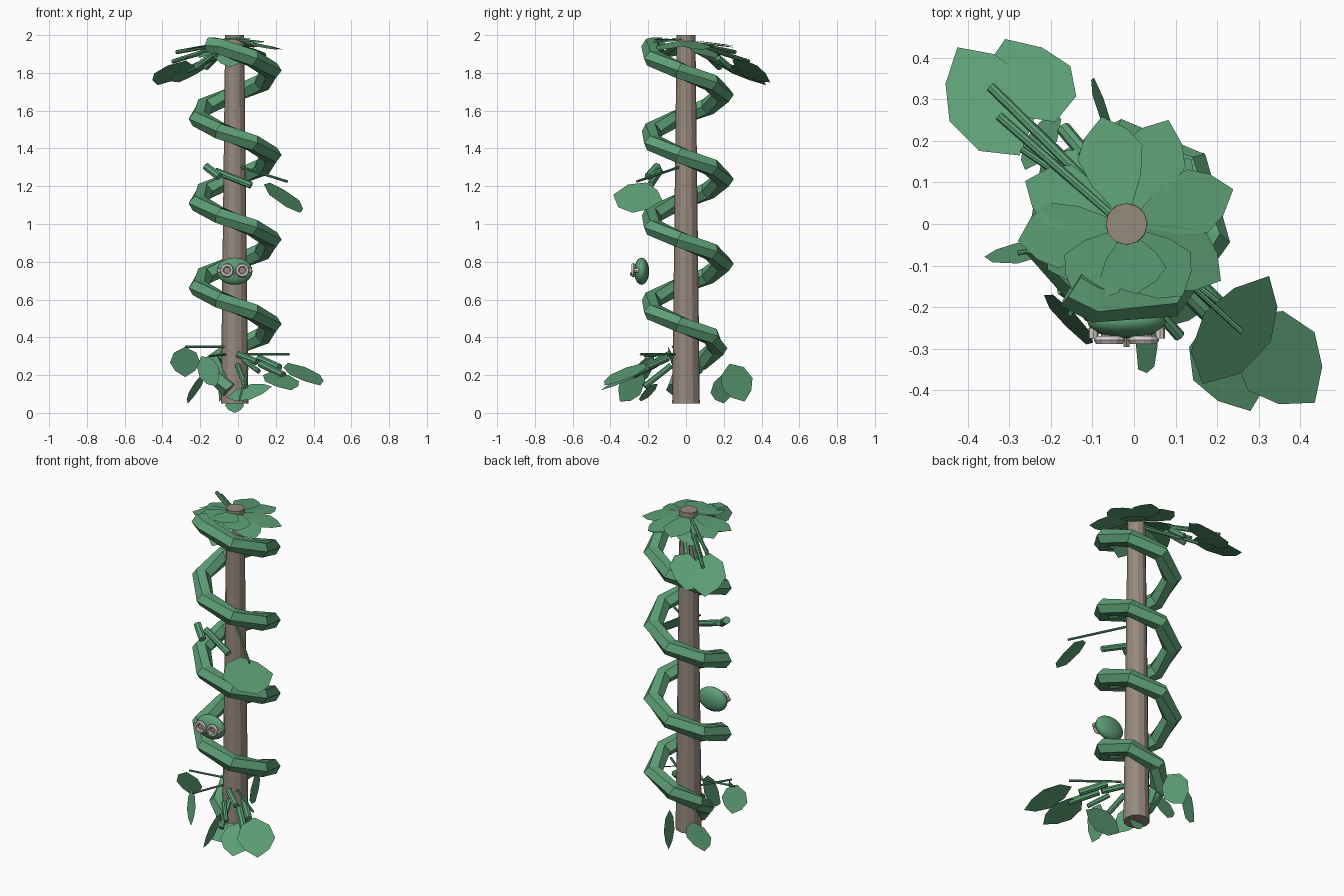
import bpy, bmesh, math
from mathutils import Vector

if "Cube" in bpy.data.objects:
    bpy.data.objects.remove(bpy.data.objects["Cube"])

CX = -0.018  # trunk axis


def material(name, rgb):
    m = bpy.data.materials.new(name)
    m.diffuse_color = (*rgb, 1)
    m.use_nodes = True
    m.node_tree.nodes["Principled BSDF"].inputs["Base Color"].default_value = m.diffuse_color
    return m


GREEN = material("leaf green", (0.11, 0.345, 0.18))
BROWN = material("bark brown", (0.31, 0.252, 0.208))
PALE = material("pale grey", (0.65, 0.60, 0.59))


def add_object(name, bm, mat):
    me = bpy.data.meshes.new(name)
    bm.to_mesh(me)
    bm.free()
    me.materials.append(mat)
    ob = bpy.data.objects.new(name, me)
    bpy.context.collection.objects.link(ob)
    return ob


def rod(name, a, b, r1, r2=None, sides=8, mat=GREEN):
    """Straight, optionally tapered rod from a to b."""
    a, b = Vector(a), Vector(b)
    bm = bmesh.new()
    bmesh.ops.create_cone(bm, cap_ends=True, segments=sides, radius1=r1,
                          radius2=r1 if r2 is None else r2, depth=(b - a).length)
    ob = add_object(name, bm, mat)
    ob.rotation_mode = 'QUATERNION'
    ob.rotation_quaternion = (b - a).to_track_quat('Z', 'Y')
    ob.location = (a + b) / 2
    return ob


LEAF = [(-1, 0), (-.6, .75), (.05, 1), (.6, .65), (1, 0),
        (.6, -.65), (.05, -1), (-.6, -.75)]
PETAL = [(-1, .2), (-.35, .75), (.25, 1), (.65, .65), (1, 0),
         (.65, -.65), (.25, -1), (-.35, -.75), (-1, -.2)]


def leaf(name, centre, along, across, outline=LEAF):
    """Flat leaf with half-axes along and across, upper side facing up."""
    c, u, v = Vector(centre), Vector(along), Vector(across)
    bm = bmesh.new()
    f = bm.faces.new([bm.verts.new(c + u * s + v * t) for s, t in outline])
    f.normal_update()
    if f.normal.z < 0:
        f.normal_flip()
    return add_object(name, bm, GREEN)


def tube(name, path, width, height, sides=6):
    """Faceted tube swept along a list of points."""
    bm = bmesh.new()
    rings = []
    for i, p in enumerate(path):
        t = (path[min(i + 1, len(path) - 1)] - path[max(i - 1, 0)]).normalized()
        n = t.cross(Vector((0, 0, 1))).normalized()
        b = n.cross(t)
        rings.append([bm.verts.new(p + n * width * math.cos(k * math.tau / sides)
                      + b * height * math.sin(k * math.tau / sides)) for k in range(sides)])
    for r, q in zip(rings, rings[1:]):
        for k in range(sides):
            j = (k + 1) % sides
            bm.faces.new((r[k], r[j], q[j], q[k]))
    bm.faces.new(rings[0])
    bm.faces.new(rings[-1])
    bmesh.ops.recalc_face_normals(bm, faces=bm.faces)
    return add_object(name, bm, GREEN)


# Trunk
rod("trunk", (CX, 0, 0.05), (CX, 0, 2.0), 0.073, 0.05, 12, BROWN)

# Coiled vine: seven steps a turn, narrowing into a tail at the base
path = []
for i in list(range(-5, 24)) + [23.35]:
    ang = math.radians(350) - i * math.tau / 7
    z = 0.47 + min(i, 23.1) * 0.4475 / 7
    r = 0.198
    if i < -1:
        r = 0.165 + 0.035 * (i + 2)
        z -= 0.01 * (-2 - i)
    path.append(Vector((CX + r * math.cos(ang), r * math.sin(ang), z)))
tube("vine", path, 0.055, 0.048)

# Head
bm = bmesh.new()
bmesh.ops.create_uvsphere(bm, u_segments=16, v_segments=10, radius=1)
head = add_object("head", bm, GREEN)
head.scale = (0.095, 0.04, 0.072)
head.location = (CX, -0.235, 0.75)
for p in head.data.polygons:
    p.use_smooth = True

# Eyes: pale ring round a brown disc; side studs and snout nub
for side, s in (("left", -1), ("right", 1)):
    x = CX + s * 0.041
    bpy.ops.mesh.primitive_torus_add(major_segments=12, minor_segments=6,
                                     major_radius=0.027, minor_radius=0.011,
                                     location=(x, -0.279, 0.755),
                                     rotation=(math.pi / 2, 0, 0))
    ring = bpy.context.object
    ring.name = side + "_eye_ring"
    ring.data.materials.append(PALE)
    rod(side + "_eye", (x, -0.262, 0.755), (x, -0.280, 0.755), 0.020, sides=12, mat=BROWN)
    xs = CX + s * 0.08
    rod(side + "_stud", (xs, -0.25, 0.755), (xs, -0.276, 0.755), 0.012, mat=PALE)
rod("nub", (CX, -0.268, 0.735), (CX, -0.296, 0.735), 0.008, sides=6, mat=BROWN)

# Crown of petals: direction in degrees, reach, drop at the tip, base height
for deg, reach, drop, z in (
        (18, .27, .05, 1.972), (68, .27, .03, 1.965), (103, .265, .03, 1.972),
        (157, .265, .04, 1.965), (189, .265, .05, 1.972), (235, .215, .01, 1.982),
        (278, .17, .01, 1.986), (308, .22, .02, 1.98), (329, .265, .05, 1.972),
        (45, .22, .07, 1.95), (130, .23, .07, 1.95), (210, .22, .07, 1.95),
        (262, .19, .12, 1.95)):
    a = math.radians(deg)
    d = Vector((math.cos(a), math.sin(a), 0))
    s = Vector((-d.y, d.x, 0))
    half = (reach - 0.03) / 2
    leaf("crown_petal", Vector((CX, 0, z - drop / 2)) + d * (0.03 + half),
         d * half - Vector((0, 0, drop / 2)), s * 0.08, PETAL)

# Leaves: centre, half length, half width
for name, c, u, v in (
    ("middle_leaf", (.245, -.255, 1.14), (.08, .13, -.015), (.08, -.035, -.08)),
    ("base_leaf_outer", (.35, -.325, .205), (.085, -.105, -.06), (.08, .07, 0)),
    ("base_leaf_inner", (.23, -.34, .17), (.05, -.11, -.05), (.09, .03, 0)),
    ("base_leaf_low", (.06, -.2, .11), (.12, 0, .03), (0, .05, .04)),
    ("front_leaf", (.03, -.29, .15), (-.02, -.06, -.09), (.02, -.05, .05)),
    ("left_leaf", (-.28, -.07, .27), (0, .025, -.08), (.08, .01, 0)),
    ("left_front_leaf", (-.155, -.23, .22), (.04, -.06, -.08), (.05, -.03, .03)),
    ("left_back_leaf", (-.225, .2, .13), (-.04, 0, -.08), (.035, .07, .02)),
    ("back_leaf", (-.075, .27, .16), (-.025, .04, -.1), (-.02, .08, .03)),
    ("root_tip", (CX, 0, .04), (0, 0, -.04), (.05, 0, 0)),
    ("upper_leaf_inner", (-.25, .345, 1.81), (-.06, .10, -.06), (.1, .03, .03)),
    ("upper_leaf_outer", (-.35, .295, 1.80), (-.075, .13, -.065), (.09, .055, 0)),
):
    leaf(name, c, u, v)

# Twigs and stubs: start, end, radius
for name, a, b, r in (
    ("upper_twig", (-.03, .02, 1.96), (-.345, .33, 1.86), .012),
    ("upper_twig", (-.04, .01, 1.96), (-.325, .26, 1.91), .011),
    ("upper_twig", (-.04, .04, 1.92), (-.26, .25, 1.81), .010),
    ("upper_twig", (-.05, .03, 1.94), (-.27, .18, 1.88), .008),
    ("upper_stub", (-.13, .11, 1.90), (-.22, .18, 1.83), .019),
    ("upper_stub", (-.12, .17, 1.88), (-.17, .23, 1.83), .018),
    ("middle_twig", (.02, -.04, 1.30), (.26, -.26, 1.225), .007),
    ("middle_stub", (-.17, -.15, 1.305), (-.10, -.20, 1.25), .022),
    ("middle_stub", (-.12, -.14, 1.28), (.07, -.19, 1.205), .019),
    ("left_twig", (-.04, -.03, .35), (-.28, -.07, .35), .006),
    ("left_twig", (-.06, -.03, .31), (-.155, -.22, .30), .006),
    ("right_twig", (.04, -.06, .31), (.27, -.24, .31), .007),
    ("base_stub", (0, -.09, .31), (.10, -.16, .27), .018),
    ("base_stub", (.11, -.10, .29), (.22, -.21, .24), .020),
    ("base_stub", (.12, -.16, .26), (.24, -.28, .20), .020),
    ("base_stub", (0, -.08, .25), (.04, -.22, .14), .016),
    ("base_stub", (.03, -.18, .28), (.11, -.27, .22), .014),
    ("back_stub", (-.09, -.05, .16), (-.12, .08, .23), .018),
):
    rod(name, a, b, r)
